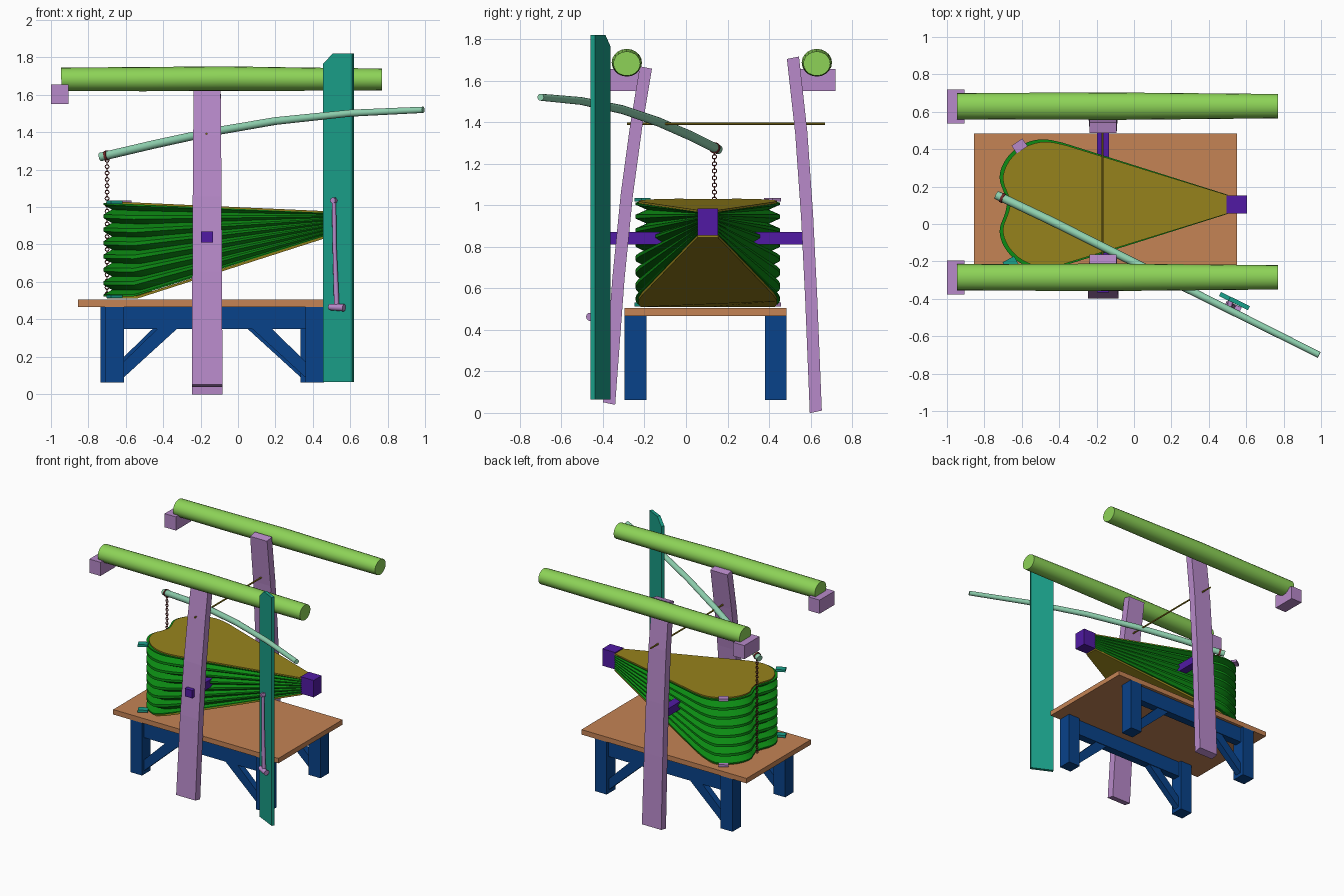
import bpy, bmesh, math
from mathutils import Vector

if "Cube" in bpy.data.objects:
    bpy.data.objects.remove(bpy.data.objects["Cube"], do_unlink=True)


def material(name, r, g, b):
    col = [(c / 255) ** 2.2 for c in (r, g, b)] + [1]
    m = bpy.data.materials.new(name)
    m.use_nodes = True
    m.diffuse_color = col
    m.node_tree.nodes["Principled BSDF"].inputs["Base Color"].default_value = col
    return m


LOG = material("log green", 140, 210, 88)
LILAC = material("lilac", 182, 136, 200)
TEAL = material("teal", 32, 158, 136)
PURPLE = material("purple", 82, 32, 162)
MINT = material("mint", 142, 208, 174)
GREEN = material("leather green", 20, 140, 26)
GOLD = material("gold", 150, 130, 34)
WOOD = material("table brown", 195, 130, 85)
BLUE = material("blue", 17, 68, 136)
MAROON = material("maroon", 112, 48, 48)


def loft(name, rings, mat, smooth=False):
    """Skin a list of equal closed rings and cap both ends."""
    bm = bmesh.new()
    rows = [[bm.verts.new(p) for p in ring] for ring in rings]
    n = len(rows[0])
    for a, b in zip(rows, rows[1:]):
        for i in range(n):
            j = (i + 1) % n
            bm.faces.new((a[i], a[j], b[j], b[i]))
    bm.faces.new(rows[0][::-1])
    bm.faces.new(rows[-1])
    bmesh.ops.recalc_face_normals(bm, faces=bm.faces)
    mesh = bpy.data.meshes.new(name)
    bm.to_mesh(mesh)
    bm.free()
    mesh.materials.append(mat)
    ob = bpy.data.objects.new(name, mesh)
    bpy.context.collection.objects.link(ob)
    if smooth:
        bpy.ops.object.select_all(action='DESELECT')
        ob.select_set(True)
        bpy.context.view_layer.objects.active = ob
        bpy.ops.object.shade_smooth_by_angle(angle=math.radians(40))
    return ob


def prism(name, xz, y0, y1, mat):
    return loft(name, [[(x, y, z) for x, z in xz] for y in (y0, y1)], mat)


def box(name, x0, x1, y0, y1, z0, z1, mat):
    return prism(name, [(x0, z0), (x1, z0), (x1, z1), (x0, z1)], y0, y1, mat)


def tube(name, pts, radii, mat, squash=1, n=20):
    """Round bar through points, with a radius at each point."""
    pts = [Vector(p) for p in pts]
    rings = []
    for i, p in enumerate(pts):
        d = pts[min(i + 1, len(pts) - 1)] - pts[max(i - 1, 0)]
        q = d.to_track_quat('Z', 'Y')
        ring = []
        for k in range(n):
            a = math.tau * k / n
            ring.append(p + q @ Vector((math.cos(a), squash * math.sin(a), 0)) * radii[i])
        rings.append(ring)
    return loft(name, rings, mat, True)


# Overhead logs and the blocks under their ends
for side, y in (("front", -0.285), ("back", 0.63)):
    tube(side + "_log", [(-0.945, y, 1.683), (-0.5, y, 1.684), (-0.08, y, 1.687),
                         (0.35, y, 1.684), (0.77, y, 1.682)],
         [0.07, 0.072, 0.073, 0.069, 0.065], LOG, 0.9)
    box(side + "_log_block", -1, -0.905, y - 0.093, y + 0.09, 1.55, 1.655, LILAC)

# Leaning posts, slightly bowed
posts = {"front_post": [(-0.37, 0.045), (-0.325, 0.65), (-0.285, 1.05), (-0.24, 1.38), (-0.193, 1.663)],
         "back_post": [(0.625, 0.005), (0.603, 0.55), (0.583, 0.95), (0.555, 1.35), (0.515, 1.71)]}
for name, path in posts.items():
    rings = []
    for i, (y, z) in enumerate(path):
        w = 0.082 - 0.0025 * i
        tilt = 0.006 if name == "back_post" else -0.006
        rings.append([(-0.165 + sx * w, y + sy * 0.029, z + sy * tilt)
                      for sx, sy in ((-1, -1), (1, -1), (1, 1), (-1, 1))])
    loft(name, rings, LILAC)

tube("tie_rod", [(-0.168, -0.285, 1.392), (-0.168, 0.67, 1.392)], [0.006] * 2, GOLD, n=8)
box("front_axle", -0.197, -0.135, -0.365, -0.1, 0.81, 0.87, PURPLE)
box("back_axle", -0.197, -0.135, 0.3, 0.565, 0.81, 0.87, PURPLE)

# Table with aprons and diagonal braces
box("table_top", -0.855, 0.55, -0.295, 0.485, 0.467, 0.505, WOOD)
for side, y, shift in (("front", -0.243, 0), ("back", 0.433, -0.025)):
    left, right = -0.71 + shift, 0.46 + shift
    for end, x in (("right", left), ("left", right - 0.1)):
        box(f"{side}_{end}_leg", x, x + 0.1, y - 0.052, y + 0.052, 0.063, 0.467, BLUE)
    box(side + "_apron", left + 0.1, right - 0.1, y - 0.03, y + 0.03, 0.347, 0.467, BLUE)
    mid = (left + right) / 2
    half = right - 0.1 - mid
    for end, s in (("right", -1), ("left", 1)):
        pts = [(half, 0.09), (half, 0.175), (half - 0.18, 0.35), (half - 0.285, 0.35)]
        prism(f"{side}_{end}_brace", [(mid + s * u, z) for u, z in pts], y - 0.025, y + 0.025, BLUE)

# Bellows: a rounded heart outline tapering to the nozzle
AXIS = 0.105
half = [(0.5, 0.05), (-0.37, 0.32), (-0.47, 0.342), (-0.56, 0.325), (-0.635, 0.28),
        (-0.69, 0.21), (-0.71, 0.13), (-0.675, 0.05), (-0.665, 0)]
for _ in range(2):
    cut = [half[0], half[1]]
    for (ax, ay), (bx, by) in zip(half[1:], half[2:]):
        cut += [(ax * 0.75 + bx * 0.25, ay * 0.75 + by * 0.25),
                (ax * 0.25 + bx * 0.75, ay * 0.25 + by * 0.75)]
    half = cut + [half[-1]]
outline = half + [(x, -y) for x, y in reversed(half[:-1])]


def bellows_ring(t, sx=1.0, sy=1.0, lift=0.0):
    ring = []
    for x, y in outline:
        top = 1.022 - 0.045 * (x + 0.7)
        low = max(0.845 + (x - 0.465) * 0.32, 0.522)
        ring.append((0.5 + (x - 0.5) * sx, AXIS + y * sy, low + (top - low) * t + lift))
    return ring


PLEATS = 7
folds = []
for i in range(PLEATS + 1):
    t = i / PLEATS
    folds += [bellows_ring(max(t - 0.02, 0), 1.012, 1.03), bellows_ring(min(t + 0.02, 1), 1.012, 1.03)]
    if i < PLEATS:
        folds.append(bellows_ring(t + 0.5 / PLEATS, 0.975, 0.87))
loft("bellows_folds", folds, GREEN, True)
loft("bellows_top_board", [bellows_ring(1, 0.997, 0.99, -0.002), bellows_ring(1, 0.997, 0.99, 0.009)], GOLD)
loft("bellows_bottom_board", [bellows_ring(0, 0.997, 0.99, -0.012), bellows_ring(0, 0.997, 0.99, 0.002)], GOLD)
box("nozzle_block", 0.495, 0.605, 0.055, 0.153, 0.855, 0.985, PURPLE)

# Lifting tabs at the board corners
for side, x, y, turn, mat in (("front", -0.66, -0.21, 0.5, TEAL), ("back", -0.612, 0.417, 0.6, LILAC)):
    for level, z in (("top", 1.026), ("bottom", 0.522)):
        tab = box(f"{side}_{level}_tab", -0.035, 0.035, -0.025, 0.025, -0.009, 0.009, mat)
        tab.location = (x, y, z)
        tab.rotation_euler.z = turn

# Lever pole with its ring and chain
tube("lever_pole", [(-0.735, 0.155, 1.268), (-0.45, 0.02, 1.335), (-0.15, -0.13, 1.4),
                    (0.2, -0.305, 1.46), (0.6, -0.505, 1.502), (0.99, -0.7, 1.52)],
     [0.023, 0.023, 0.022, 0.021, 0.019, 0.017], MINT, n=14)
tube("chain_ring", [(-0.708, 0.142, 1.274), (-0.696, 0.136, 1.277)], [0.027] * 2, MAROON, n=16)
bpy.ops.mesh.primitive_torus_add(major_segments=10, minor_segments=5, major_radius=0.01,
                                 minor_radius=0.003, rotation=(math.pi / 2, 0, 0))
link = bpy.context.object
link.name = "chain_link"
link.data.materials.append(MAROON)
for i in range(43):
    ob = link if i == 0 else link.copy()
    if i:
        bpy.context.collection.objects.link(ob)
    ob.location = (-0.7, 0.137, 1.25 - i * 0.017)
    ob.rotation_euler.z = (i % 2) * math.pi / 2

# Upright plank, turned in line with the pole, with a hung mallet
plank = prism("upright_plank", [(-0.086, 0.065), (0.086, 0.065), (0.086, 1.82), (-0.03, 1.82), (-0.086, 1.765)],
              -0.012, 0.012, TEAL)
plank.location = (0.537, -0.412, 0)
plank.rotation_euler.z = -math.radians(26)
tube("mallet_handle", [(0.513, -0.43, 1.05), (0.516, -0.432, 0.8), (0.528, -0.44, 0.46)],
     [0.012, 0.011, 0.015], LILAC, n=10)
tube("mallet_peg", [(0.518, -0.415, 1.035), (0.506, -0.445, 1.035)], [0.015] * 2, LILAC, n=10)
tube("mallet_head", [(0.489, -0.427, 0.466), (0.567, -0.463, 0.462)], [0.017, 0.02], LILAC, n=12)
